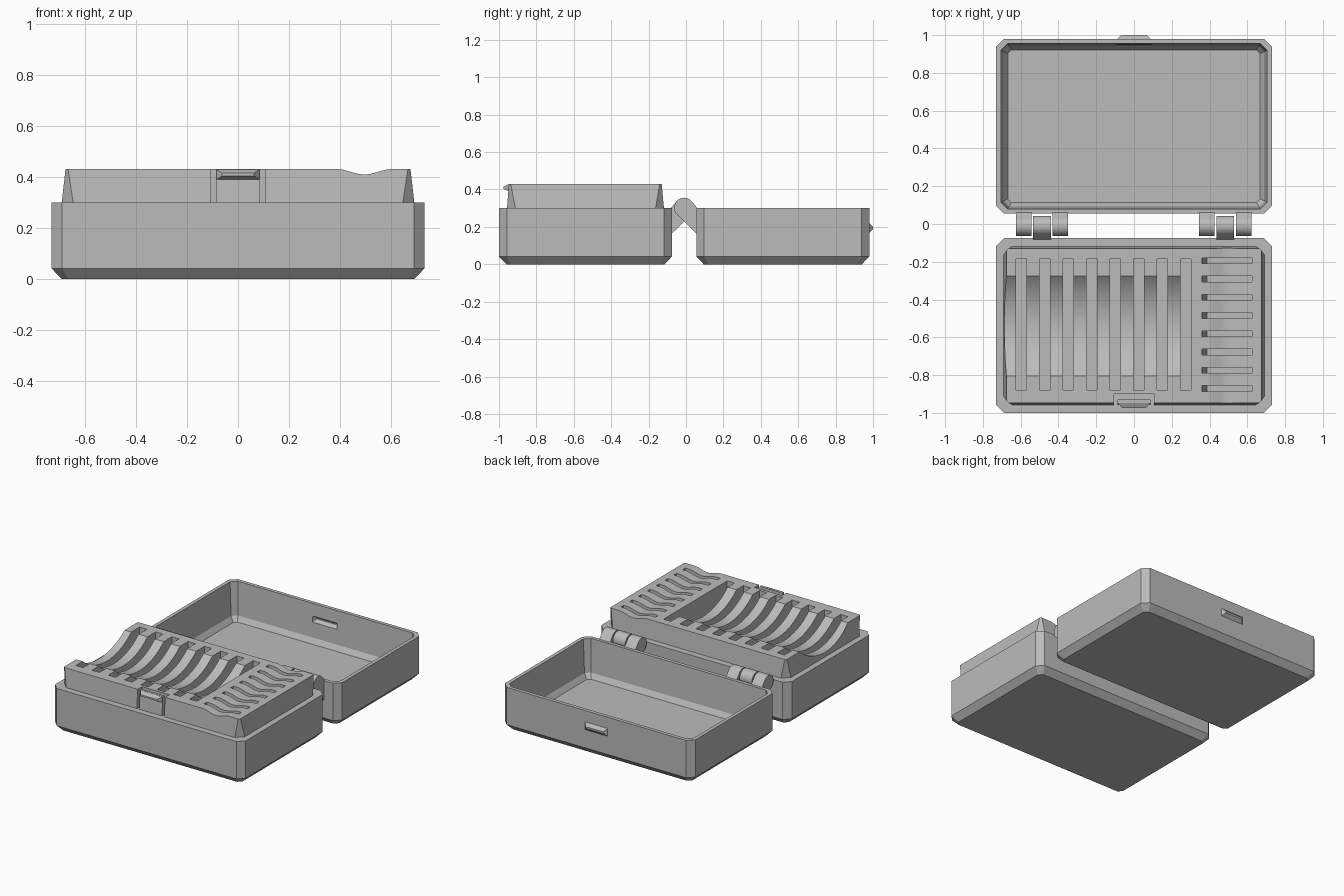
import bpy, bmesh, math
from mathutils import Vector

if "Cube" in bpy.data.objects:
    bpy.data.objects.remove(bpy.data.objects["Cube"])

grey = bpy.data.materials.new("plain grey")
grey.diffuse_color = (0.5, 0.5, 0.5, 1)
grey.use_nodes = True
grey.node_tree.nodes["Principled BSDF"].inputs["Base Color"].default_value = grey.diffuse_color


def make(name, bm):
    bmesh.ops.recalc_face_normals(bm, faces=bm.faces)
    me = bpy.data.meshes.new(name)
    bm.to_mesh(me)
    bm.free()
    me.materials.append(grey)
    ob = bpy.data.objects.new(name, me)
    bpy.context.collection.objects.link(ob)
    return ob


def ring(x, y0, y1, c, z):
    """Rectangle with cut corners, half width x, corner cut c."""
    return [(-x + c, y0, z), (x - c, y0, z), (x, y0 + c, z), (x, y1 - c, z),
            (x - c, y1, z), (-x + c, y1, z), (-x, y1 - c, z), (-x, y0 + c, z)]


def loft(name, rings, bm=None):
    """Closed solid through a stack of equal-length rings."""
    own = bm is None
    bm = bm or bmesh.new()
    vs = [[bm.verts.new(p) for p in r] for r in rings]
    n = len(vs[0])
    for a, b in zip(vs, vs[1:]):
        for i in range(n):
            bm.faces.new((a[i], a[(i + 1) % n], b[(i + 1) % n], b[i]))
    bm.faces.new(vs[0][::-1])
    bm.faces.new(vs[-1])
    return make(name, bm) if own else None


def prism(name, prof, lo, hi, axis="x", bm=None):
    """Extrude a (horizontal, z) profile along x or y."""
    def pt(h, z, t):
        return (t, h, z) if axis == "x" else (h, t, z)
    return loft(name, [[pt(h, z, t) for h, z in prof] for t in (lo, hi)], bm)


def box(x0, x1, y0, y1, z0, z1):
    return [(x0, x1), (y0, y1), (z0, z1)]


def cut(ob, cutter):
    """Subtract the cutter, bake the result and delete the cutter."""
    m = ob.modifiers.new("cut", "BOOLEAN")
    m.operation, m.solver, m.object = "DIFFERENCE", "EXACT", cutter
    dg = bpy.context.evaluated_depsgraph_get()
    me = bpy.data.meshes.new_from_object(ob.evaluated_get(dg))
    ob.modifiers.clear()
    ob.data = me
    bpy.data.objects.remove(cutter)


def smooth(ob):
    bpy.ops.object.select_all(action="DESELECT")
    ob.select_set(True)
    bpy.context.view_layer.objects.active = ob
    bpy.ops.object.shade_smooth_by_angle(angle=math.radians(25))


TOP = 0.43

# Base tray with raised, tapered card holder
tray = loft("base_tray", [
    ring(0.69, -0.96, -0.115, 0.025, 0), ring(0.73, -1.0, -0.075, 0.042, 0.042),
    ring(0.73, -1.0, -0.075, 0.042, 0.30), ring(0.69, -0.957, -0.118, 0.045, 0.30),
    ring(0.675, -0.947, -0.13, 0.01, TOP)])

# Wide finger scoop, open on the left side
half, depth, mid = 0.265, 0.10, -0.54
rad = (half ** 2 + depth ** 2) / (2 * depth)
sweep = math.asin(half / rad)
arc = []
for i in range(25):
    a = -sweep + 2 * sweep * i / 24
    arc.append((mid + rad * math.sin(a), TOP - depth + rad - rad * math.cos(a)))
arc = [(arc[0][0], 0.6)] + arc + [(arc[-1][0], 0.6)]
cut(tray, prism("scoop_cutter", arc, -0.9, 0.272))

# Shallow scoop across the small card area
wave = [(0.385 + 0.22 * i / 20,
         TOP + 0.0005 - 0.0105 * (1 - math.cos(2 * math.pi * i / 20))) for i in range(21)]
wave = [(0.385, 0.6)] + wave + [(0.605, 0.6)]
cut(tray, prism("small_scoop_cutter", wave, -1.1, 0.0, "y"))

# Eight large and eight small card slots
bm = bmesh.new()
for i in range(8):
    x = -0.597 + 0.1243 * i
    prism("", [(-0.88, 0.1), (-0.185, 0.1), (-0.185, 0.6), (-0.88, 0.6)],
          x - 0.028, x + 0.028, "x", bm)
    y = -0.195 - 0.0965 * i
    prism("", [(0.387, 0.2), (0.625, 0.2), (0.625, 0.5), (0.36, 0.5), (0.36, 0.42)],
          y - 0.015, y + 0.015, "y", bm)
cut(tray, make("slot_cutter", bm))

# Notch around the latch tab
cut(tray, prism("notch_cutter", [(-1.1, 0.3), (-0.90, 0.3), (-0.90, 0.6), (-1.1, 0.6)],
                -0.105, 0.105))
smooth(tray)

# Latch tab with wedge catch
prism("latch_tab", [(-0.957, 0.29), (-0.93, 0.29), (-0.93, TOP), (-0.947, TOP)],
      -0.087, 0.087)


def wedge(name, y0, y1, z, h, w0, w1, tip):
    """Wedge pointing from y0 to y1, tapered at both ends."""
    return loft(name, [
        [(-w0, y0, z - h), (w0, y0, z - h), (w0, y0, z + h), (-w0, y0, z + h)],
        [(-w1, y1, z - tip), (w1, y1, z - tip), (w1, y1, z + tip), (-w1, y1, z + tip)]])


wedge("latch_catch", -0.945, -0.975, 0.409, 0.021, 0.087, 0.062, 0.006)

# Hollow lid: outside going up, inside coming back down
lid = loft("lid", [
    ring(0.69, 0.095, 0.94, 0.025, 0), ring(0.73, 0.055, 0.98, 0.042, 0.042),
    ring(0.73, 0.055, 0.98, 0.042, 0.30), ring(0.705, 0.08, 0.955, 0.035, 0.30),
    ring(0.692, 0.092, 0.943, 0.03, 0.07), ring(0.668, 0.113, 0.922, 0.02, 0.035)])

# Inner groove for the catch, and the bump that covers it outside
cut(lid, wedge("groove_cutter", 0.93, 0.972, 0.195, 0.035, 0.105, 0.08, 0.004))
wedge("lid_bump", 0.975, 1.0, 0.195, 0.032, 0.092, 0.067, 0.006)


# Hinge knuckles: teardrop of a round barrel and an arm reaching the wall
def knuckle(name, x0, x1, wall):
    cy, cz, r = -0.01, 0.303, 0.053
    s = 1 if wall > cy else -1
    bm = bmesh.new()
    pts = [(cy + r * math.cos(2 * math.pi * i / 48), cz + r * math.sin(2 * math.pi * i / 48))
           for i in range(48)]
    pts += [(wall + s * 0.01, 0.155), (wall + s * 0.01, 0.295)]
    vs = [bm.verts.new((x0, y, z)) for y, z in pts]
    hull = bmesh.ops.convex_hull(bm, input=vs)
    inner = {v for v in hull["geom_interior"] if isinstance(v, bmesh.types.BMVert)}
    keep = [p for v, p in zip(vs, pts) if v not in inner]
    bm.free()
    # order the outline around its own centre
    c = sum((Vector(p) for p in keep), Vector((0, 0))) / len(keep)
    keep.sort(key=lambda p: math.atan2(p[1] - c.y, p[0] - c.x))
    keep = convex(keep)
    smooth(prism(name, keep, x0, x1))


def convex(pts):
    """Drop outline points that lie inside the convex shape."""
    out = sorted(pts)

    def chain(ps):
        res = []
        for p in ps:
            while len(res) > 1 and ((res[-1][0] - res[-2][0]) * (p[1] - res[-2][1])
                                    - (res[-1][1] - res[-2][1]) * (p[0] - res[-2][0])) <= 1e-9:
                res.pop()
            res.append(p)
        return res[:-1]
    return chain(out) + chain(out[::-1])


for side, cx in (("left", -0.487), ("right", 0.483)):
    knuckle(side + "_hinge_base_knuckle", cx - 0.047, cx + 0.047, -0.075)
    knuckle(side + "_hinge_lid_knuckle_a", cx - 0.138, cx - 0.056, 0.055)
    knuckle(side + "_hinge_lid_knuckle_b", cx + 0.056, cx + 0.138, 0.055)
